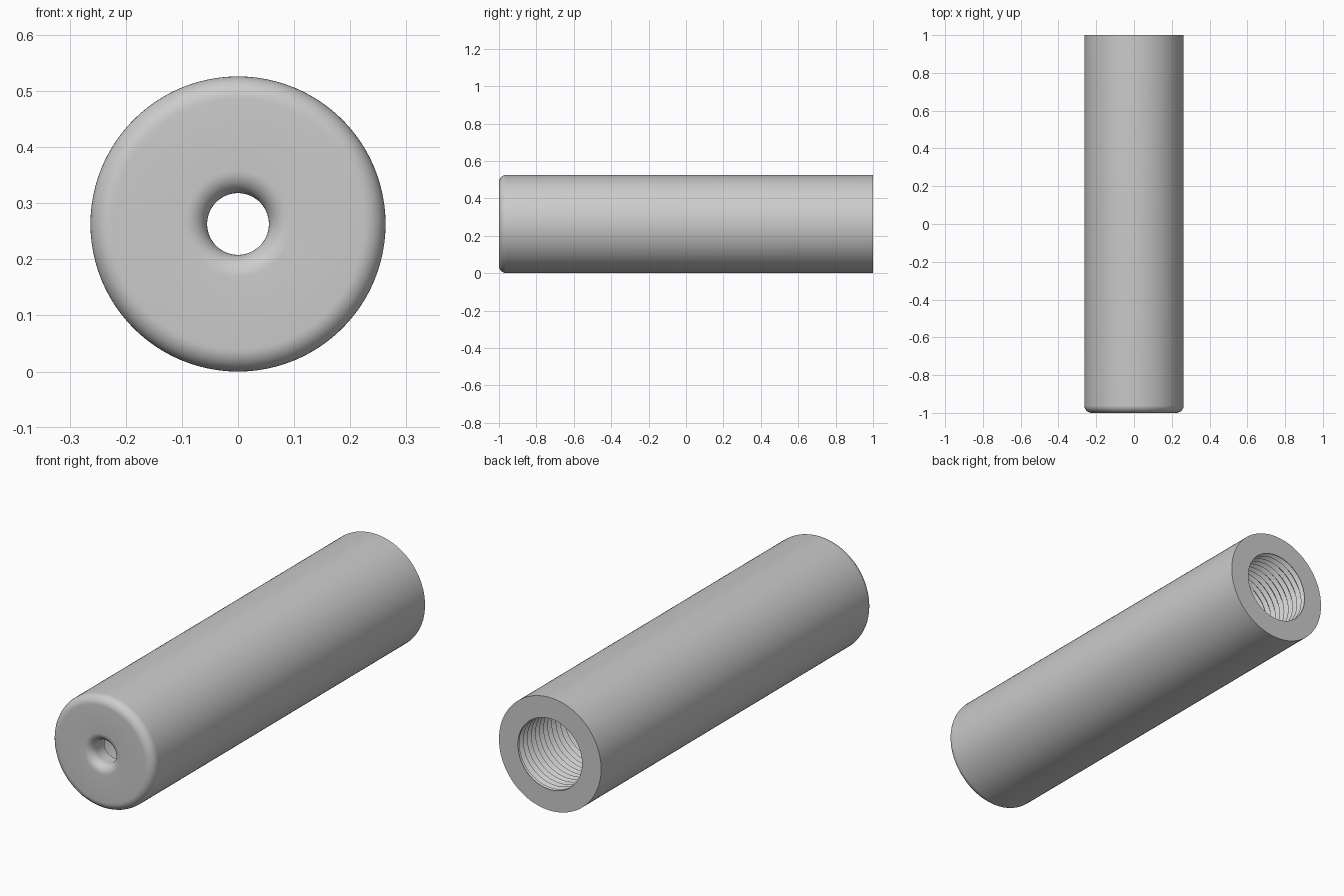
import bpy
import bmesh
from math import sin, cos, pi

if "Cube" in bpy.data.objects:
    bpy.data.objects.remove(bpy.data.objects["Cube"])

OUTER, HOLE, BORE = 0.263, 0.055, 0.165   # radii
FRONT, BACK, FILLET, WALL = -1.0, 1.0, 0.04, 0.095
THREAD_END, PITCH, DEPTH = 0.0, 0.03, 0.015
SEGMENTS, STEPS = 96, 6

grey = bpy.data.materials.new("satin grey")
grey.use_nodes = True
grey.diffuse_color = (0.6, 0.6, 0.6, 1)
grey.node_tree.nodes["Principled BSDF"].inputs["Base Color"].default_value = grey.diffuse_color


def point(radius, y, turn):
    """A point around the long axis; turn runs from 0 to 1."""
    a = 2 * pi * turn
    return (radius * cos(a), y, OUTER + radius * sin(a))


def skin(bm, rows):
    """Join neighbouring rows of points with quads."""
    grid = [[bm.verts.new(p) for p in row] for row in rows]
    for a, b in zip(grid, grid[1:]):
        for j in range(SEGMENTS):
            bm.faces.new((a[j], a[j + 1], b[j + 1], b[j]))


def lathe(bm, profile):
    skin(bm, [[point(r, y, j / SEGMENTS) for j in range(SEGMENTS + 1)]
              for r, y in profile])


def fillet(radius, start, end, n=10):
    """Quarter-round at the front face, centred on the given radius."""
    angles = [start + (end - start) * i / n for i in range(n + 1)]
    return [(radius + FILLET * cos(a), FRONT + FILLET + FILLET * sin(a)) for a in angles]


def thread_point(row, j):
    """Helical groove, clipped flat at both ends of the threaded length."""
    y = THREAD_END + PITCH * (row / STEPS + j / SEGMENTS)
    groove = 1 - abs(2 * (row % STEPS) / STEPS - 1)
    inside = THREAD_END < y < BACK
    y = min(max(y, THREAD_END), BACK)
    return point(BORE + (DEPTH * groove if inside else 0), y, j / SEGMENTS)


bm = bmesh.new()

# Smooth bore, front wall, rounded hole, rounded rim, outer wall and back face
lathe(bm, [(BORE, THREAD_END), (BORE, FRONT + WALL), (HOLE, FRONT + WALL)]
      + fillet(HOLE + FILLET, pi, 1.5 * pi)
      + fillet(OUTER - FILLET, 1.5 * pi, 2 * pi)
      + [(OUTER, BACK), (BORE, BACK)])

# Internal screw thread
rows = round((BACK - THREAD_END) / PITCH) * STEPS
skin(bm, [[thread_point(i, j) for j in range(SEGMENTS + 1)]
          for i in range(-STEPS, rows + STEPS + 1)])

bmesh.ops.remove_doubles(bm, verts=bm.verts, dist=0.00005)
bmesh.ops.dissolve_degenerate(bm, edges=bm.edges, dist=0.00005)
bmesh.ops.recalc_face_normals(bm, faces=bm.faces)

mesh = bpy.data.meshes.new("threaded_sleeve")
bm.to_mesh(mesh)
bm.free()
mesh.materials.append(grey)
sleeve = bpy.data.objects.new("threaded_sleeve", mesh)
bpy.context.collection.objects.link(sleeve)

bpy.ops.object.select_all(action="DESELECT")
sleeve.select_set(True)
bpy.context.view_layer.objects.active = sleeve
bpy.ops.object.shade_smooth_by_angle(angle=pi / 6)
